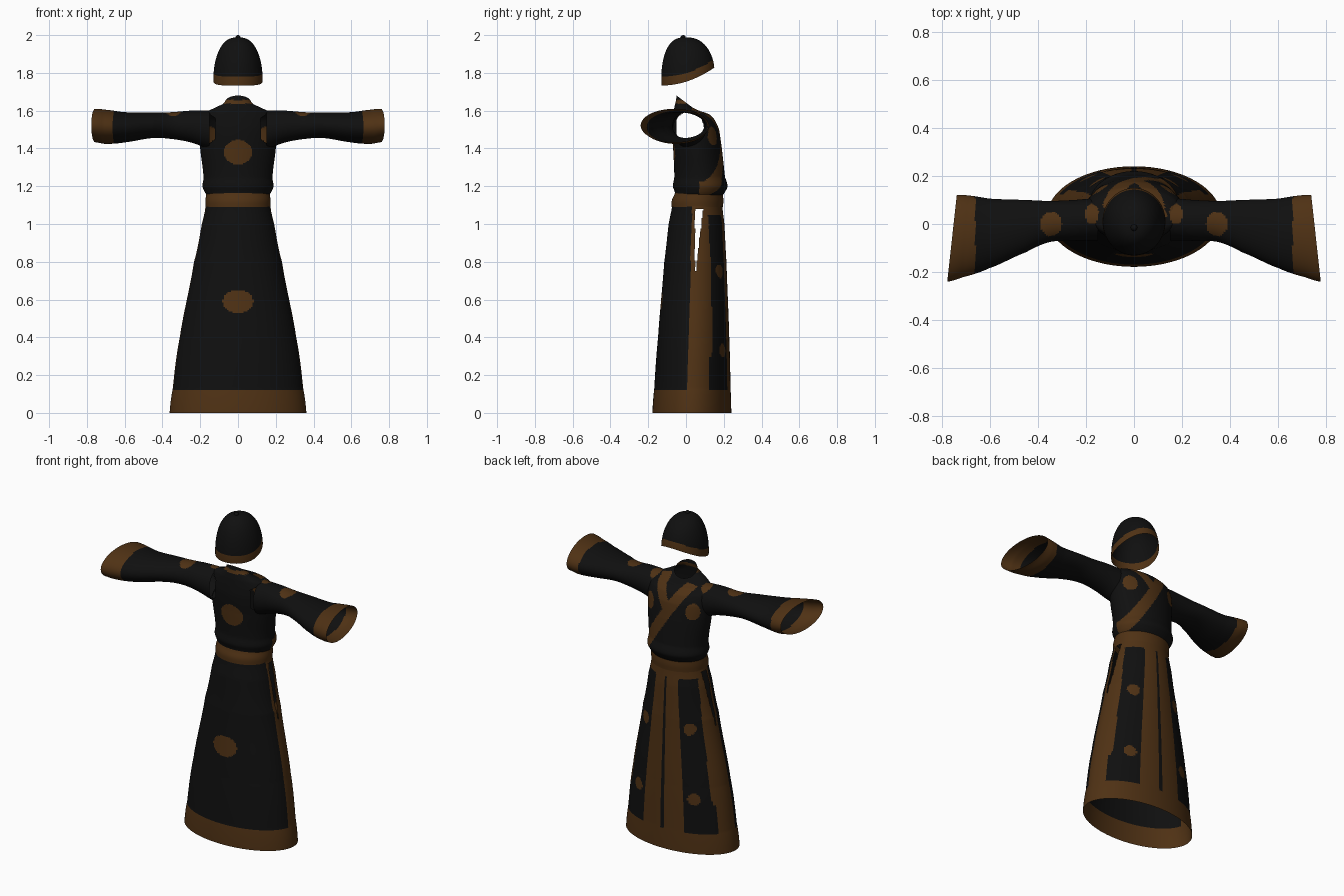
import bpy, bmesh, math

cube = bpy.data.objects.get("Cube")
if cube:
    bpy.data.objects.remove(cube, do_unlink=True)


def make_material(name, color):
    mat = bpy.data.materials.new(name)
    mat.use_nodes = True
    mat.diffuse_color = color
    bsdf = mat.node_tree.nodes["Principled BSDF"]
    bsdf.inputs["Base Color"].default_value = color
    bsdf.inputs["Roughness"].default_value = 0.9
    return mat


BLACK = make_material("black cloth", (0.005, 0.005, 0.005, 1))
BROWN = make_material("brown trim", (0.078, 0.031, 0.007, 1))


def spline_rows(rows, steps):
    """Smoothly resample a short table of cross-sections."""
    out = []
    for i in range(len(rows) - 1):
        p0, p1 = rows[max(i - 1, 0)], rows[i]
        p2, p3 = rows[i + 1], rows[min(i + 2, len(rows) - 1)]
        n = max(2, round(steps * abs(p2[0] - p1[0]) / abs(rows[-1][0] - rows[0][0])))
        for k in range(n):
            t = k / n
            row = []
            for j, (a, b, c, d) in enumerate(zip(p0, p1, p2, p3)):
                m1, m2 = (c - a) / 2, (d - b) / 2
                if j == 0:
                    row.append(b + (c - b) * t)
                else:
                    row.append(b + m1 * t + (3 * (c - b) - 2 * m1 - m2) * t ** 2
                               + (2 * (b - c) + m1 + m2) * t ** 3)
            out.append(row)
    return out + [list(rows[-1])]


def loft(name, rows, place, trim, hole=None, segments=144):
    """Skin rings of points; trim() picks brown faces, hole() cuts faces away."""
    bm = bmesh.new()
    rings = [[bm.verts.new(place(row, 2 * math.pi * i / segments)) for i in range(segments)]
             for row in rows]
    for low, high in zip(rings, rings[1:]):
        for i in range(segments):
            j = (i + 1) % segments
            bm.faces.new((low[i], low[j], high[j], high[i]))
    if hole:
        doomed = [f for f in bm.faces if hole(*f.calc_center_median())]
        bmesh.ops.delete(bm, geom=doomed, context="FACES")
    bmesh.ops.recalc_face_normals(bm, faces=bm.faces)
    for f in bm.faces:
        f.smooth = True
        f.material_index = int(trim(*f.calc_center_median()))
    mesh = bpy.data.meshes.new(name)
    bm.to_mesh(mesh)
    bm.free()
    mesh.materials.append(BLACK)
    mesh.materials.append(BROWN)
    obj = bpy.data.objects.new(name, mesh)
    bpy.context.collection.objects.link(obj)
    return obj


def spot(a, b, ca, cb, ra, rb):
    return ((a - ca) / ra) ** 2 + ((b - cb) / rb) ** 2 < 1


def upright(row, angle):
    """Horizontal ellipse ring: height, half width, min y, max y, forward dip."""
    z, rx, y0, y1, dip = row
    s = math.sin(angle)
    return (rx * math.cos(angle), (y0 + y1) / 2 + (y1 - y0) / 2 * s, z - dip * (s + 1) / 2)


# Skirt: hem, side bands, bordered panels and medallions
SKIRT = [(0, .362, -.178, .24, 0), (.13, .345, -.168, .236, 0), (.4, .308, -.148, .229, 0),
         (.8, .233, -.115, .214, 0), (1.0, .192, -.092, .203, 0), (1.12, .168, -.07, .19, 0)]


def skirt_trim(x, y, z):
    if z < .125:
        return True
    if y < .03 * z:
        return spot(x, z, 0, .59, .08, .062)
    half = .362 - .172 * z if z > .3 else .362 - .13 * z
    s = abs(x) / half
    if y < .11 or z > 1.05:
        return True
    if spot(abs(x), z, .15, .75, .033, .036) or spot(abs(x), z, .19, .33, .036, .036):
        return True
    return not (s < .045 or .42 < s < .9)


def side_slit(x, y, z):
    return .75 < z < 1.08 and abs(x) > .1 and .047 < y < .052 + .038 * (z - .75) / .33


loft("skirt", spline_rows(SKIRT, 140), upright, skirt_trim, side_slit, 180)

# Belt
BELT = [(1.09, .171, -.077, .196, 0), (1.125, .172, -.075, .198, 0), (1.165, .168, -.058, .195, 0)]
loft("belt", spline_rows(BELT, 8), upright, lambda x, y, z: True)

# Bodice: crossed collar on the +y side, medallions, open armholes and neck
BODICE = [(1.145, .162, -.056, .192, 0), (1.17, .177, -.06, .207, 0), (1.2, .188, -.069, .22, 0),
          (1.25, .183, -.062, .206, 0), (1.4, .2, -.068, .19, 0), (1.5, .208, -.074, .175, 0),
          (1.56, .2, -.07, .153, .01), (1.605, .17, -.064, .125, .025),
          (1.635, .12, -.058, .1, .045), (1.655, .085, -.053, .08, .06),
          (1.68, .07, -.05, .05, .075)]


def shoulder_spot(x, y, z):
    return z > 1.54 and spot(abs(x), y, .175, .042, .028, .042)


def bodice_trim(x, y, z):
    if shoulder_spot(x, y, z):
        return True
    if y < .03:
        return spot(x, z, 0, 1.38, .075, .065) or 1.637 < z < 1.657
    if abs(z - 1.45 + 1.55 * x) < .06 and y > .07:
        return True
    if abs(z - 1.45 - 1.55 * x) < .055 and x > 0 and z > 1.45:
        return True
    return y > .07 and spot(abs(x), z, .145, 1.465, .036, .05)


def armhole(x, y, z):
    return abs(x) > .12 and spot(y, z, .015, 1.505, .08, .088)


loft("bodice", spline_rows(BODICE, 90), upright, bodice_trim, armhole, 180)

# Flared sleeves with brown cuffs: x, min y, max y, min z, max z, end slant
SLEEVE = [(.15, -.068, .108, 1.4, 1.6, 0), (.25, -.07, .1, 1.432, 1.6, 0),
          (.35, -.075, .096, 1.45, 1.592, 0), (.45, -.118, .1, 1.455, 1.59, .01),
          (.6, -.185, .105, 1.432, 1.592, .04), (.7, -.222, .118, 1.424, 1.605, .09),
          (.757, -.24, .121, 1.433, 1.61, .11)]


def sleeve_trim(x, y, z):
    x = abs(x)
    return (x > .66 or shoulder_spot(x, y, z)
            or (z > 1.52 and spot(x, y, .345, 0, .045, .05)))


for side, label in ((1, "left"), (-1, "right")):
    def across(row, angle, side=side):
        x, y0, y1, z0, z1, slant = row
        y = (y0 + y1) / 2 + (y1 - y0) / 2 * math.cos(angle)
        z = (z0 + z1) / 2 + (z1 - z0) / 2 * math.sin(angle)
        return (side * (x - slant * (y + .06)), y, z)
    loft(label + "_sleeve", spline_rows(SLEEVE, 80), across, sleeve_trim, None, 96)


# Cap: dome whose rim rises toward +y
def rim_height(y):
    return 1.733 + .095 * max(0, (y + .13) / .28) ** 2


def dome(row, angle):
    t = row[0]
    r = max(math.cos(t), .001) ** .78
    base_y = .01 + .14 * math.sin(angle)
    low = rim_height(base_y)
    y = .01 - .015 * math.sin(t) + .14 * r * math.sin(angle)
    return (.131 * r * math.cos(angle), y, low + (1.988 - low) * math.sin(t))


def cap_trim(x, y, z):
    return z < rim_height(y) + .045


loft("cap", [(math.pi / 2 * k / 50,) for k in range(51)], dome, cap_trim, None, 96)

# Cap knob
bpy.ops.mesh.primitive_uv_sphere_add(segments=20, ring_count=12, radius=.014,
                                     location=(0, -.015, 1.986))
knob = bpy.context.object
knob.name = "cap_knob"
knob.data.materials.append(BLACK)
bpy.ops.object.shade_smooth_by_angle()
